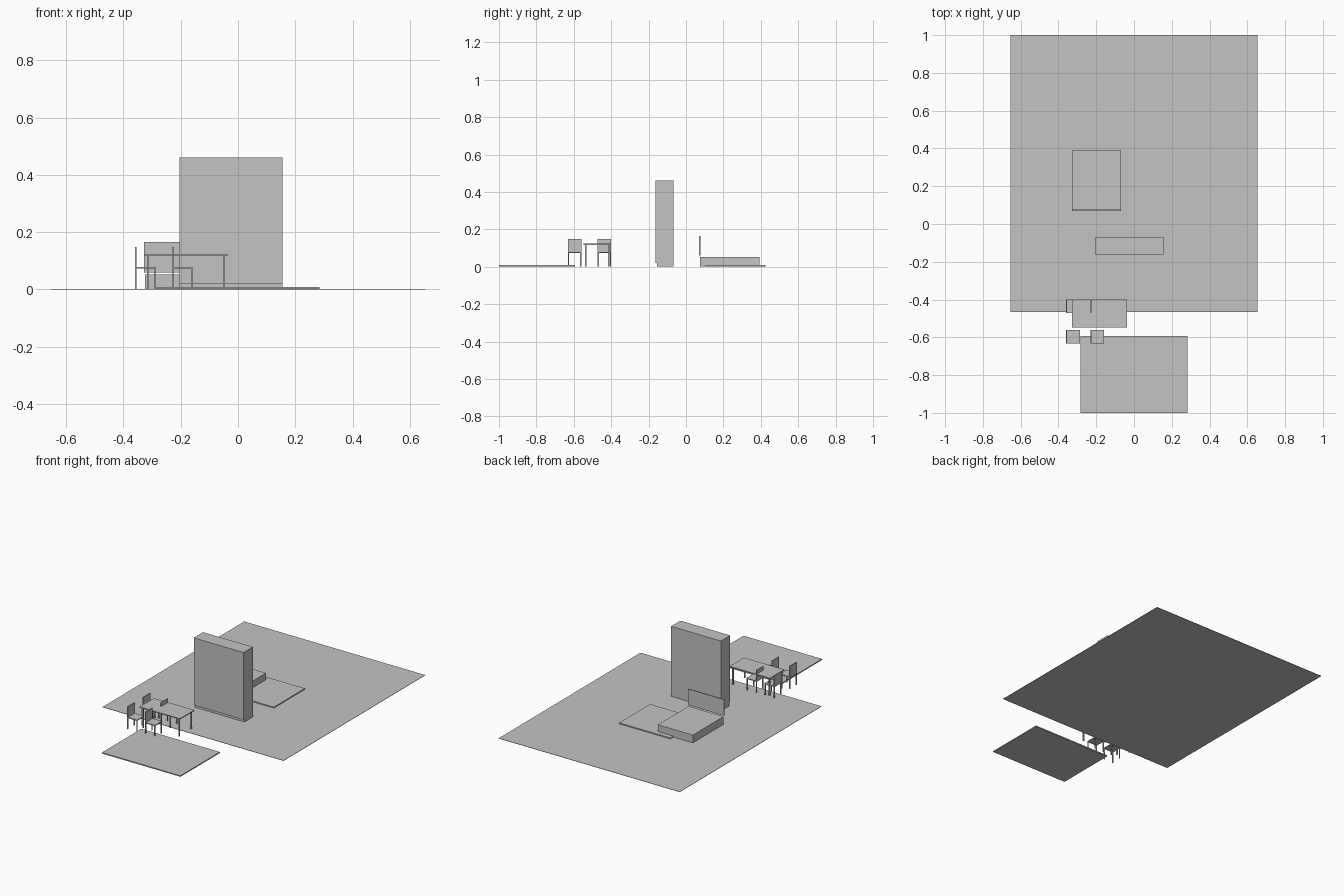
import bpy

if "Cube" in bpy.data.objects:
    bpy.data.objects.remove(bpy.data.objects["Cube"])

grey = bpy.data.materials.new("light grey")
grey.diffuse_color = (0.55, 0.55, 0.55, 1)
grey.use_nodes = True
grey.node_tree.nodes["Principled BSDF"].inputs["Base Color"].default_value = grey.diffuse_color


def make_boxes(name, boxes):
    """One object from boxes given as (x0, x1, y0, y1, z0, z1)."""
    verts, faces = [], []
    for x0, x1, y0, y1, z0, z1 in boxes:
        n = len(verts)
        verts += [(x, y, z) for z in (z0, z1)
                  for x, y in ((x0, y0), (x1, y0), (x1, y1), (x0, y1))]
        faces += [[n + 3, n + 2, n + 1, n], [n + 4, n + 5, n + 6, n + 7]]
        for i in range(4):
            j = (i + 1) % 4
            faces.append([n + i, n + j, n + 4 + j, n + 4 + i])
    mesh = bpy.data.meshes.new(name)
    mesh.from_pydata(verts, [], faces)
    mesh.materials.append(grey)
    obj = bpy.data.objects.new(name, mesh)
    bpy.context.collection.objects.link(obj)
    return obj


def corner_legs(x0, x1, y0, y1, top, w):
    """Square legs standing in the corners of a rectangle."""
    return [(x, x + w, y, y + w, 0, top) for x in (x0, x1 - w) for y in (y0, y1 - w)]


# Floor and the two thin mats
make_boxes("floor", [(-0.655, 0.655, -0.465, 1.0, 0, 0.002)])
make_boxes("front_mat", [(-0.284, 0.284, -1.0, -0.593, 0.001, 0.008)])
make_boxes("bedroom_rug", [(-0.185, 0.186, 0.105, 0.425, 0.001, 0.009)])

# Tall cupboard above a recessed plinth
make_boxes("cupboard", [(-0.205, 0.155, -0.164, -0.068, 0.02, 0.46)])
make_boxes("cupboard_plinth", [(-0.205, 0.155, -0.154, -0.068, 0.001, 0.02)])

# Bed and headboard
make_boxes("bed", [(-0.325, -0.072, 0.076, 0.393, 0.001, 0.053)])
make_boxes("headboard", [(-0.328, -0.068, 0.07, 0.077, 0.06, 0.165)])

# Dining table
make_boxes("table_top", [(-0.328, -0.036, -0.548, -0.4, 0.117, 0.123)])
make_boxes("table_legs", corner_legs(-0.318, -0.045, -0.541, -0.41, 0.117, 0.008))

# Four chairs, all with their backs on the left
for x in (-0.36, -0.231):
    for y in (-0.632, -0.472):
        x1, y1 = x + 0.073, y + 0.072
        make_boxes("chair_seat", [(x, x1, y, y1, 0.073, 0.079)])
        make_boxes("chair_legs", corner_legs(x, x1, y, y1, 0.073, 0.006))
        make_boxes("chair_back", [(x, x + 0.006, y, y1, 0.079, 0.148)])
